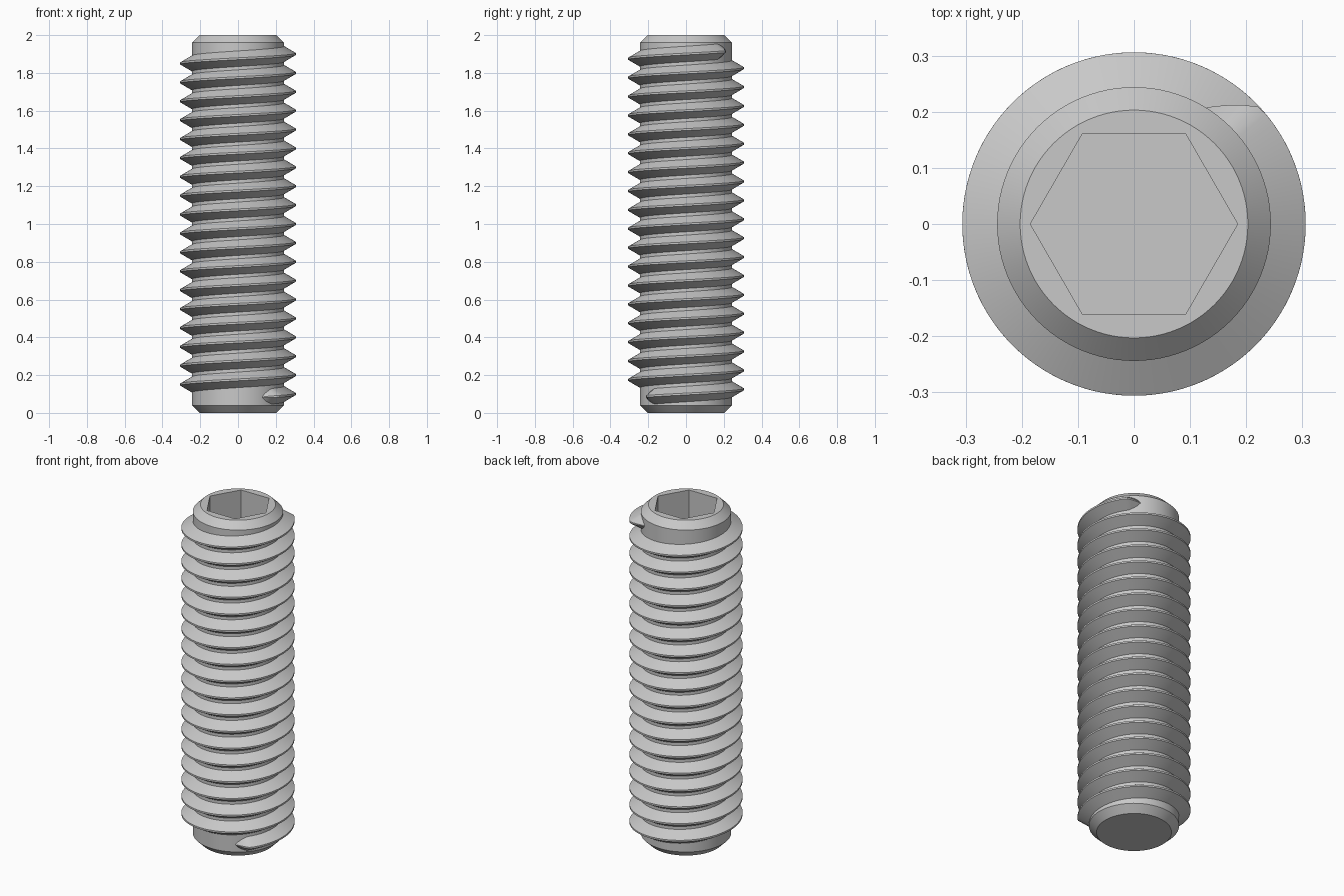
import bpy, bmesh
from math import sin, cos, pi, radians, sqrt

cube = bpy.data.objects.get("Cube")
if cube:
    bpy.data.objects.remove(cube, do_unlink=True)

SEG = 96                      # divisions per turn
ROOT, CREST = 0.244, 0.306    # thread radii
PITCH = 0.1

steel = bpy.data.materials.new("steel_grey")
steel.use_nodes = True
colour = (0.58, 0.58, 0.58, 1)
steel.diffuse_color = colour
steel.node_tree.nodes["Principled BSDF"].inputs["Base Color"].default_value = colour


def skin(name, rings, loop):
    """Join rings of equal point count; loop closes each ring. Ends are capped."""
    bm = bmesh.new()
    rows = [[bm.verts.new(p) for p in ring] for ring in rings]
    n = len(rows[0])
    for a, b in zip(rows, rows[1:]):
        for i in range(n if loop else n - 1):
            j = (i + 1) % n
            bm.faces.new((a[i], a[j], b[j], b[i]))
    bm.faces.new(rows[0])
    bm.faces.new(rows[-1])
    bmesh.ops.recalc_face_normals(bm, faces=bm.faces)
    mesh = bpy.data.meshes.new(name)
    bm.to_mesh(mesh)
    bm.free()
    mesh.materials.append(steel)
    obj = bpy.data.objects.new(name, mesh)
    bpy.context.collection.objects.link(obj)
    bpy.ops.object.select_all(action='DESELECT')
    obj.select_set(True)
    bpy.context.view_layer.objects.active = obj
    bpy.ops.object.shade_smooth_by_angle(angle=radians(25))
    return obj


def circle(r, z):
    return [(r * cos(2 * pi * i / SEG), r * sin(2 * pi * i / SEG), z) for i in range(SEG)]


def hexagon(apothem, z):
    # hexagon outline sampled at the circle's angles, corners on +x and -x
    ring = []
    for i in range(SEG):
        a = 2 * pi * i / SEG
        r = apothem / cos(a % (pi / 3) - pi / 6)
        ring.append((r * cos(a), r * sin(a), z))
    return ring


# Chamfered shank with a hexagonal socket sunk in the top
skin("shank", [circle(0.203, 0), circle(ROOT, 0.04), circle(ROOT, 1.96),
               circle(0.203, 2), hexagon(0.16, 2), hexagon(0.16, 1.65)], True)

# Right-handed helical thread, fading out at both ends
start, end, fade = radians(-58), radians(58) + 36 * pi, radians(15)
steps = 19 * SEG
angles = [start + (end - start) * i / steps for i in range(steps + 1)]
rings = []
for a in angles:
    t = max(0.02, min(1, (a - start) / fade, (end - a) / fade))
    w = sqrt(t)
    z = PITCH * (1 + a / (2 * pi))
    top = ROOT + (CREST - ROOT) * t
    profile = [(ROOT - 0.003, -0.043), (top, -0.005), (top, 0.005), (ROOT - 0.003, 0.043)]
    rings.append([(r * cos(a), r * sin(a), z + h * w) for r, h in profile])
skin("thread", rings, True)
